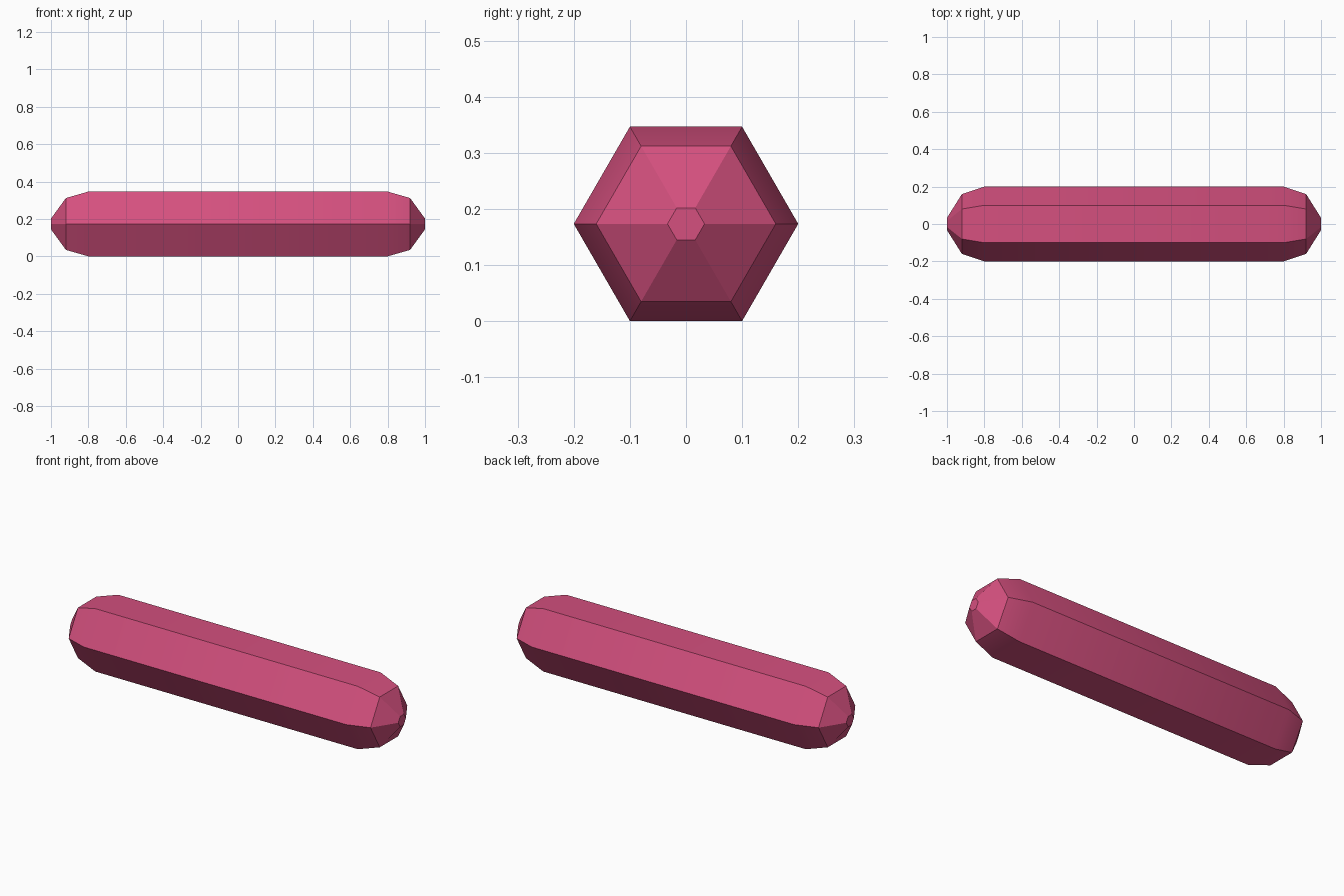
import bpy, bmesh, math

cube = bpy.data.objects.get("Cube")
if cube:
    bpy.data.objects.remove(cube, do_unlink=True)

SIDES = 6
CENTRE_Z = 0.2 * math.cos(math.pi / 6)   # rod rests on one flat side

# Single rose colour
rose = bpy.data.materials.new("rose pink")
rose.use_nodes = True
colour = (0.66, 0.08, 0.21, 1.0)
rose.diffuse_color = colour
rose.node_tree.nodes["Principled BSDF"].inputs["Base Color"].default_value = colour

# Lengthwise profile: (x, corner radius)
half = [(0.8, 0.2), (0.92, 0.16), (1.0, 0.033)]
profile = [(-x, r) for x, r in reversed(half)] + half

# Hexagonal rod: one ring per profile point, bridged and capped
bm = bmesh.new()
angles = [2 * math.pi * i / SIDES for i in range(SIDES)]
rings = [[bm.verts.new((x, r * math.cos(a), CENTRE_Z + r * math.sin(a))) for a in angles]
         for x, r in profile]
for a, b in zip(rings, rings[1:]):
    for i in range(SIDES):
        j = (i + 1) % SIDES
        bm.faces.new((a[i], a[j], b[j], b[i]))
bm.faces.new(rings[0])
bm.faces.new(rings[-1])
bmesh.ops.recalc_face_normals(bm, faces=bm.faces)

mesh = bpy.data.meshes.new("hexagonal_rod")
bm.to_mesh(mesh)
bm.free()
mesh.materials.append(rose)
rod = bpy.data.objects.new("hexagonal_rod", mesh)
bpy.context.collection.objects.link(rod)

# Soft blend into the end chamfers, crisp long edges and tips
bpy.ops.object.select_all(action="DESELECT")
rod.select_set(True)
bpy.context.view_layer.objects.active = rod
bpy.ops.object.shade_smooth_by_angle(angle=math.radians(30))
